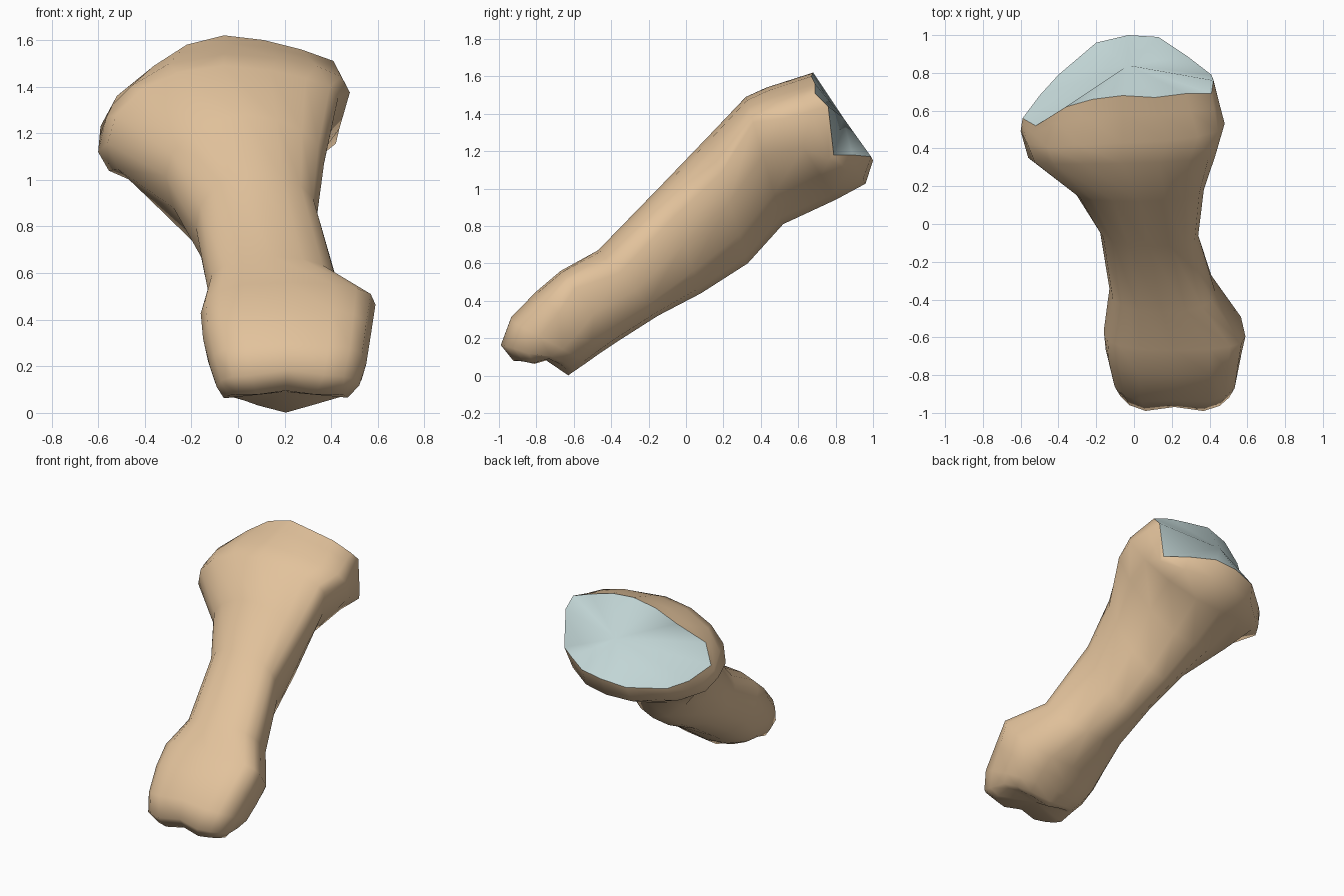
import bpy, bmesh
from math import sin, cos, pi
from mathutils import Vector

if "Cube" in bpy.data.objects:
    bpy.data.objects.remove(bpy.data.objects["Cube"])

N = 16
AXIS = Vector((0, .78, .62))   # direction of the shaft

def material(name, rgb):
    m = bpy.data.materials.new(name)
    m.diffuse_color = (*rgb, 1)
    m.use_nodes = True
    m.node_tree.nodes["Principled BSDF"].inputs["Base Color"].default_value = m.diffuse_color
    return m

# Shaft stations: top (y, z), bottom (y, z), left x, right x, height shift of
# left / right edge, squareness above / below, set-back of left edge
STATIONS = [
    (-.93, .07, -.63, .00, -.06, .47, .2, .25, 2.6, 2.4, 0),
    (-1.00, .16, -.60, .02, -.09, .52, .1, .2, 2.8, 2.6, 0),
    (-.95, .30, -.53, .07, -.12, .55, .1, .2, 3.0, 2.6, 0),
    (-.80, .45, -.46, .12, -.15, .57, .2, .3, 3.0, 2.6, 0),
    (-.67, .56, -.37, .18, -.16, .59, .3, .5, 2.8, 2.4, 0),
    (-.47, .67, -.15, .32, -.13, .43, .2, .3, 2.4, 2.1, 0),
    (-.12, 1.03, .08, .44, -.18, .34, .2, .4, 2.2, 1.8, 0),
    (.12, 1.28, .33, .60, -.31, .37, .3, .4, 2.1, 1.6, .04),
    (.32, 1.49, .52, .81, -.56, .43, .15, .6, 2.1, 1.6, .07),
    (.43, 1.54, .80, .94, -.60, .48, -.05, .45, 2.3, 1.8, .17),
]

def ring(ty, tz, by, bz, xl, xr, kl, kr, n_up, n_low, back):
    mid = Vector(((xl + xr) / 2, (ty + by) / 2, (tz + bz) / 2))
    up = Vector((0, (ty - by) / 2, (tz - bz) / 2))
    pts = []
    for i in range(N):
        c, s = cos(2 * pi * i / N), sin(2 * pi * i / N)
        n = n_low if i > N / 2 else n_up
        u = abs(c) ** (2 / n) * (1 if c > 0 else -1)
        v = abs(s) ** (2 / n) * (1 if s > 0 else -1)
        v += (kr if u > 0 else kl) * abs(u) * (1 - abs(v))
        shift = AXIS * (back * min(u, 0) ** 2)
        pts.append(mid + Vector((u * (xr - xl) / 2, 0, 0)) + up * v - shift)
    return pts

# Rim of the joint face at the upper end
RIM = [Vector(p) for p in (
    (.42, .76, 1.44), (.41, .69, 1.51), (.27, .69, 1.56), (.11, .67, 1.60),
    (-.06, .68, 1.62), (-.22, .66, 1.58), (-.36, .62, 1.49), (-.52, .52, 1.36),
    (-.59, .56, 1.23), (-.50, .68, 1.14), (-.40, .79, 1.10), (-.20, .96, 1.12),
    (-.03, 1.0, 1.15), (.13, .99, 1.17), (.28, .89, 1.18), (.41, .79, 1.18))]

def make(name, verts, faces, mat, angle):
    me = bpy.data.meshes.new(name)
    me.from_pydata(verts, [], faces)
    bm = bmesh.new()
    bm.from_mesh(me)
    bmesh.ops.recalc_face_normals(bm, faces=bm.faces)
    bm.to_mesh(me)
    bm.free()
    me.materials.append(mat)
    ob = bpy.data.objects.new(name, me)
    bpy.context.collection.objects.link(ob)
    bpy.context.view_layer.objects.active = ob
    ob.select_set(True)
    bpy.ops.object.shade_smooth_by_angle(angle=angle)
    ob.select_set(False)
    return ob

# Bone body: lofted rings with a rounded lip under the joint rim
rings = [ring(*s) for s in STATIONS]
lip = []
for p, q in zip(rings[-1], RIM):
    m = p.lerp(q, .6)
    if q.z < 1.2:
        m.z -= .04
        m.y += .04 if q.x > -.25 else 0
    lip.append(m)
rings += [lip, RIM]
for k, d in ((0, .04), (1, .04), (2, .02)):   # shallow groove between the condyles
    rings[k][4] += AXIS * d
for k in (0, 1):                              # underside rises towards both sides
    for i, p in enumerate(rings[k]):
        p.z += (.26 if i > 8 else .08) * abs(p.x - .2) * (1 - .5 * k)

verts = [v for r in rings for v in r]
faces = []
for k in range(len(rings) - 1):
    for i in range(N):
        j = (i + 1) % N
        faces.append((k * N + i, k * N + j, (k + 1) * N + j, (k + 1) * N + i))
verts.append(Vector((.20, -.76, .09)))
faces += [((i + 1) % N, i, len(verts) - 1) for i in range(N)]
make("bone_body", verts, faces, material("bone_tan", (.76, .54, .33)), 1.0)

# Pale joint face closing the upper end
face_verts = RIM + [Vector((-.03, .84, 1.38))]
cap = [(i, (i + 1) % N, N) for i in range(N)]
joint = make("joint_face", face_verts, cap, material("joint_pale", (.58, .72, .72)), 0.9)
# Make sure the open cap faces outward
if joint.data.polygons[0].normal.y < 0:
    joint.data.flip_normals()
